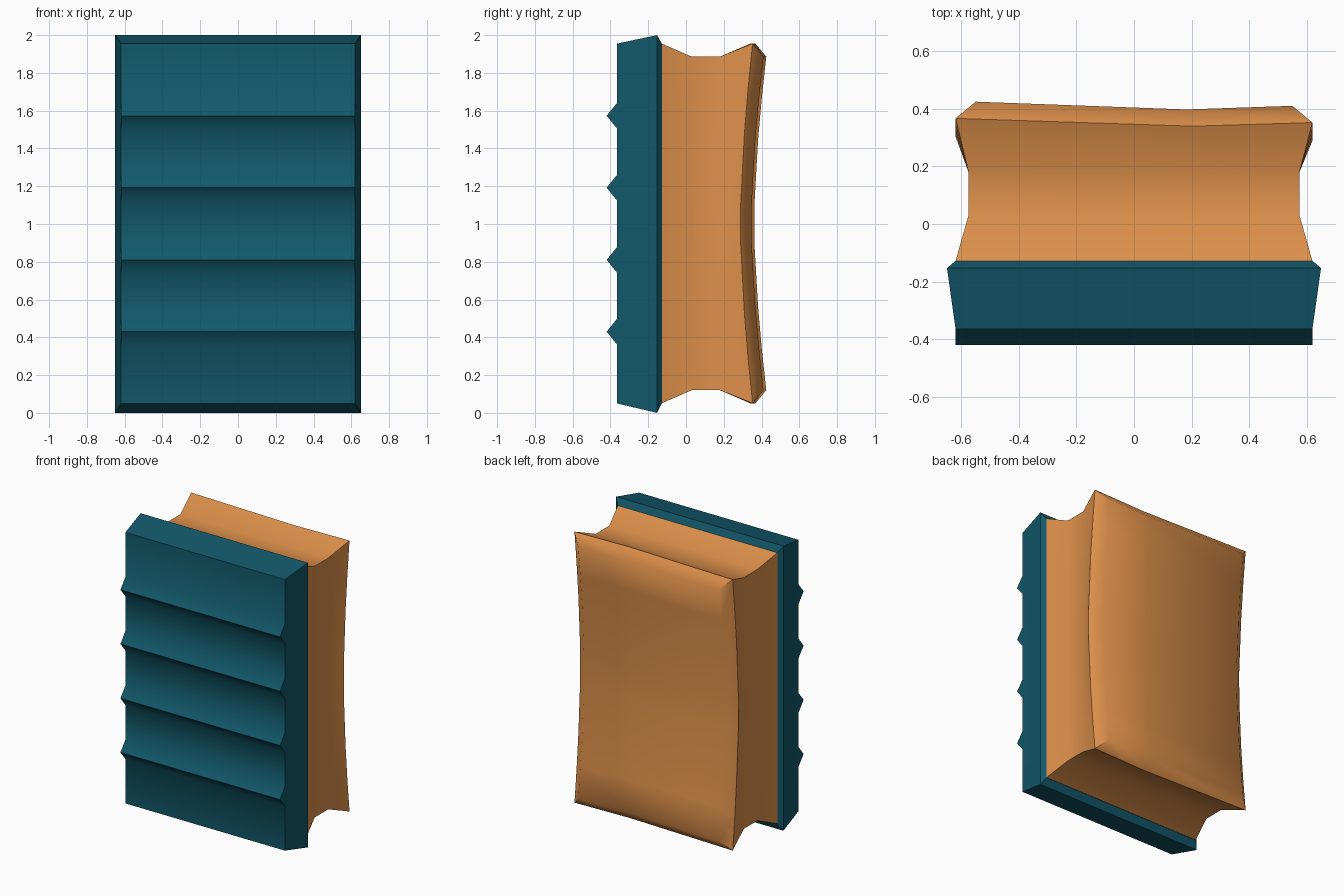
import bpy, bmesh, math

if "Cube" in bpy.data.objects:
    bpy.data.objects.remove(bpy.data.objects["Cube"])


def material(name, rgb):
    m = bpy.data.materials.new(name)
    m.diffuse_color = (*rgb, 1)
    m.use_nodes = True
    m.node_tree.nodes["Principled BSDF"].inputs["Base Color"].default_value = m.diffuse_color
    return m


def finish(name, bm, mat, angle):
    bmesh.ops.remove_doubles(bm, verts=bm.verts, dist=0.0005)
    bmesh.ops.recalc_face_normals(bm, faces=bm.faces)
    me = bpy.data.meshes.new(name)
    bm.to_mesh(me)
    bm.free()
    me.materials.append(mat)
    ob = bpy.data.objects.new(name, me)
    bpy.context.collection.objects.link(ob)
    bpy.ops.object.select_all(action='DESELECT')
    bpy.context.view_layer.objects.active = ob
    ob.select_set(True)
    bpy.ops.object.shade_smooth_by_angle(angle=math.radians(angle))
    return ob


teal = material("dark teal", (0.006, 0.098, 0.145))
orange = material("warm orange", (0.73, 0.28, 0.07))

# Ridged front plate
bm = bmesh.new()
HX, FY = 0.62, -0.365
profile = [(FY, 0.05)]
for z in (0.43, 0.81, 1.192, 1.573):
    profile += [(FY, z - 0.068), (-0.42, z), (FY, z + 0.068)]
profile.append((FY, 1.955))
left = [bm.verts.new((-HX, y, z)) for y, z in profile]
right = [bm.verts.new((HX, y, z)) for y, z in profile]
for i in range(len(profile) - 1):
    bm.faces.new((left[i], right[i], right[i + 1], left[i + 1]))
for side in (left, right):
    for i in range(1, len(side) - 1, 3):        # ridge end caps
        bm.faces.new(side[i:i + 3])


def ring(y, hx, z0, z1):
    return [bm.verts.new(c) for c in
            ((-hx, y, z0), (hx, y, z0), (hx, y, z1), (-hx, y, z1))]


mid = ring(-0.153, 0.65, 0.0, 2.0)
back = ring(-0.128, 0.62, 0.05, 1.955)
base_l = [v for v in left if v.co.y > -0.4]
base_r = [v for v in right if v.co.y > -0.4]
bm.faces.new((left[0], right[0], mid[1], mid[0]))
bm.faces.new((left[-1], right[-1], mid[2], mid[3]))
bm.faces.new(base_l + [mid[3], mid[0]])
bm.faces.new(base_r + [mid[2], mid[1]])
for i in range(4):
    j = (i + 1) % 4
    bm.faces.new((mid[i], mid[j], back[j], back[i]))
finish("ridged_plate", bm, teal, 40)

# Waisted body with a dished back
bm = bmesh.new()
US = (-1, 0.33, 1)                                # across
VS = (-1, -0.75, -0.5, -0.12, 0.1, 0.5, 0.75, 1)  # up
border = ([(i, 0) for i in range(len(US))]
          + [(len(US) - 1, j) for j in range(1, len(VS))]
          + [(i, len(VS) - 1) for i in range(len(US) - 2, -1, -1)]
          + [(0, j) for j in range(len(VS) - 2, 0, -1)])


def dish(u, v):
    across = 0.025 * (u - 0.33) / 1.33 if u > 0.33 else 0.027 * (0.33 - u) / 1.33
    return 0.065 * abs(v) ** 1.6 + across


def grid_vert(i, j, hx, hz, y, curved):
    u, v = US[i], VS[j]
    return bm.verts.new((u * hx, y + (dish(u, v) if curved else 0), 1.003 + v * hz))


rings = []
for hx, hz, y, curved in ((0.62, 0.952, -0.128, False),
                          (0.575, 0.883, 0.03, False),
                          (0.575, 0.883, 0.18, False),
                          (0.62, 0.952, 0.275, True)):
    rings.append([grid_vert(i, j, hx, hz, y, curved) for i, j in border])
cap = {(i, j): grid_vert(i, j, 0.55, 0.883, 0.333, True)
       for i in range(len(US)) for j in range(len(VS))}
rings.append([cap[k] for k in border])
n = len(border)
for a, b in zip(rings, rings[1:]):
    for k in range(n):
        m = (k + 1) % n
        bm.faces.new((a[k], a[m], b[m], b[k]))
for i in range(len(US) - 1):
    for j in range(len(VS) - 1):
        bm.faces.new((cap[i, j], cap[i + 1, j], cap[i + 1, j + 1], cap[i, j + 1]))
finish("waisted_body", bm, orange, 60)
